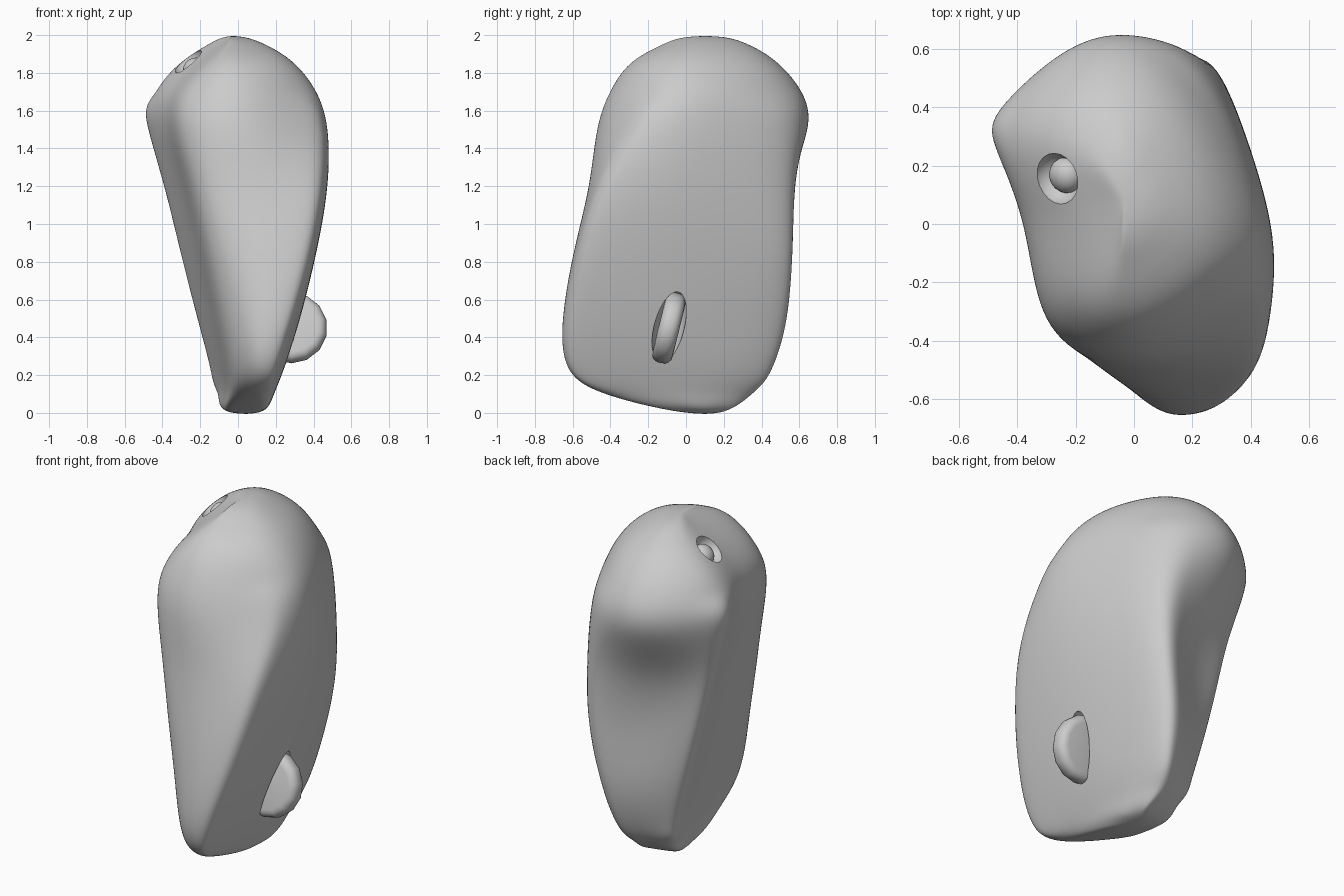
import bpy, bmesh, math
from mathutils import Vector

cube = bpy.data.objects.get("Cube")
if cube:
    bpy.data.objects.remove(cube, do_unlink=True)

grey = bpy.data.materials.new("plain grey")
grey.use_nodes = True
grey.diffuse_color = (0.6, 0.6, 0.6, 1)
grey.node_tree.nodes["Principled BSDF"].inputs["Base Color"].default_value = grey.diffuse_color


def finish(obj, name):
    obj.name = name
    obj.data.materials.clear()
    obj.data.materials.append(grey)
    bpy.ops.object.select_all(action='DESELECT')
    obj.select_set(True)
    bpy.context.view_layer.objects.active = obj
    bpy.ops.object.shade_smooth_by_angle(angle=math.radians(55))


def apply_modifiers(obj):
    bpy.context.view_layer.objects.active = obj
    for name in [m.name for m in obj.modifiers]:
        bpy.ops.object.modifier_apply(modifier=name)


def base_x(y, z):
    # Slightly twisted sole, curling inward near the crown
    twist = 0.13 + 0.09 * z
    return -0.0925 - 0.25 * z - twist * (y - 0.35) + 1.9 * max(z - 1.5, 0) ** 2


# Shell sections: height, sole back y, back mid, back edge, outer face mid,
# outer front edge, front mid, sole front y
SECTIONS = [
    (.015, .17, .07, .21, .1, .21, .14, .1, .13, -.06, .08, -.08, -.03),
    (.1, .25, .02, .32, .12, .33, .19, .02, .16, -.37, .08, -.41, -.28),
    (.24, .3, .02, .41, .16, .43, .245, 0, .21, -.57, .1, -.61, -.44),
    (.5, .32, 0, .46, .21, .505, .325, -.04, .29, -.6, .1, -.64, -.46),
    (.85, .33, -.02, .45, .26, .545, .405, -.02, .38, -.54, .12, -.59, -.46),
    (1.2, .33, -.08, .49, .26, .55, .46, 0, .43, -.44, .1, -.51, -.42),
    (1.5, .35, -.14, .63, .24, .54, .46, .02, .42, -.29, .05, -.47, -.36),
    (1.7, .33, -.14, .6, .2, .48, .405, .05, .33, -.22, .02, -.4, -.29),
    (1.85, .3, -.12, .48, .14, .39, .295, .06, .22, -.18, 0, -.29, -.22),
    (1.94, .24, -.08, .35, .07, .28, .16, .08, .12, -.07, -.02, -.14, -.1),
    (1.985, .17, -.05, .22, 0, .2, .05, .1, .03, .02, -.03, -.03, .02),
]
# Edge sharpness of the columns, by position in the ring
CREASE = {0: 0.4, 2: 0.25, 4: 0.4, 6: 0.15}

bm = bmesh.new()
crease = bm.edges.layers.float.new("crease_edge")
rings = []
for z, sole_back, *mid, sole_front in SECTIONS:
    points = [(base_x(sole_back, z), sole_back)]
    points += list(zip(mid[::2], mid[1::2]))
    points.append((base_x(sole_front, z), sole_front))
    half = (sole_back + sole_front) / 2
    points.append((base_x(half, z), half))
    rings.append([bm.verts.new((x, y, z)) for x, y in points])
for low, high in zip(rings, rings[1:]):
    for i in range(len(low)):
        j = (i + 1) % len(low)
        bm.faces.new((low[i], low[j], high[j], high[i]))
bm.faces.new(rings[0])
bm.faces.new(rings[-1])
for low, high in zip(rings[1:-4], rings[2:-3]):
    for i, amount in CREASE.items():
        bm.edges.get((low[i], high[i]))[crease] = amount
bmesh.ops.recalc_face_normals(bm, faces=bm.faces)
mesh = bpy.data.meshes.new("shell")
bm.to_mesh(mesh)
bm.free()
shell = bpy.data.objects.new("shell", mesh)
bpy.context.collection.objects.link(shell)
sub = shell.modifiers.new("round", 'SUBSURF')
sub.levels = sub.render_levels = 4

# Push the cage out until the rounded surface passes through the section points
targets = [v.co.copy() for v in mesh.vertices]
for _ in range(3):
    graph = bpy.context.evaluated_depsgraph_get()
    smooth = shell.evaluated_get(graph).data
    gaps = [t - smooth.vertices[i].co for i, t in enumerate(targets)]
    for v, gap in zip(mesh.vertices, gaps):
        v.co += gap
    mesh.update()
    shell.update_tag()
    bpy.context.view_layer.update()
apply_modifiers(shell)


def surface(origin, direction):
    _, place, normal, _ = shell.ray_cast(Vector(origin), Vector(direction))
    return place, normal


def ellipsoid(place, scale, turn, segments=20):
    bpy.ops.mesh.primitive_uv_sphere_add(segments=segments, ring_count=segments // 2, location=place)
    obj = bpy.context.object
    obj.scale = scale
    obj.rotation_euler = turn
    bpy.ops.object.transform_apply(location=False)
    return obj


wheel_place, _ = surface((2, -0.09, 0.45), (-1, 0, 0))
eye_place, eye_normal = surface((-0.265, 0.155, 3), (0, 0, -1))
eye_turn = eye_normal.to_track_quat('Z', 'Y').to_euler()
wheel_tilt = -0.24

# Wheel slot and round recess cut into the shell
slot = ellipsoid(wheel_place, (0.12, 0.08, 0.215), (wheel_tilt, 0, 0), 28)
recess = ellipsoid(eye_place, (0.09, 0.09, 0.07), eye_turn)
for cutter in (slot, recess):
    cutter.hide_render = True
    cut = shell.modifiers.new("cut", 'BOOLEAN')
    cut.object = cutter
    cut.solver = 'EXACT'
apply_modifiers(shell)
for cutter in (slot, recess):
    bpy.data.objects.remove(cutter, do_unlink=True)
finish(shell, "shell")

# Solid scroll wheel with a rounded rim
bpy.ops.mesh.primitive_cylinder_add(
    vertices=14, radius=0.19, depth=0.11,
    location=wheel_place + Vector((-0.03, 0, 0)), rotation=(math.pi / 2 + wheel_tilt, 0, 0))
wheel = bpy.context.object
rim = wheel.modifiers.new("rim", 'BEVEL')
rim.width = 0.045
rim.segments = 4
apply_modifiers(wheel)
finish(wheel, "scroll_wheel")

# Small domed button inside the recess
button = ellipsoid(eye_place - eye_normal * 0.05, (0.062, 0.062, 0.05), eye_turn)
finish(button, "recessed_button")
